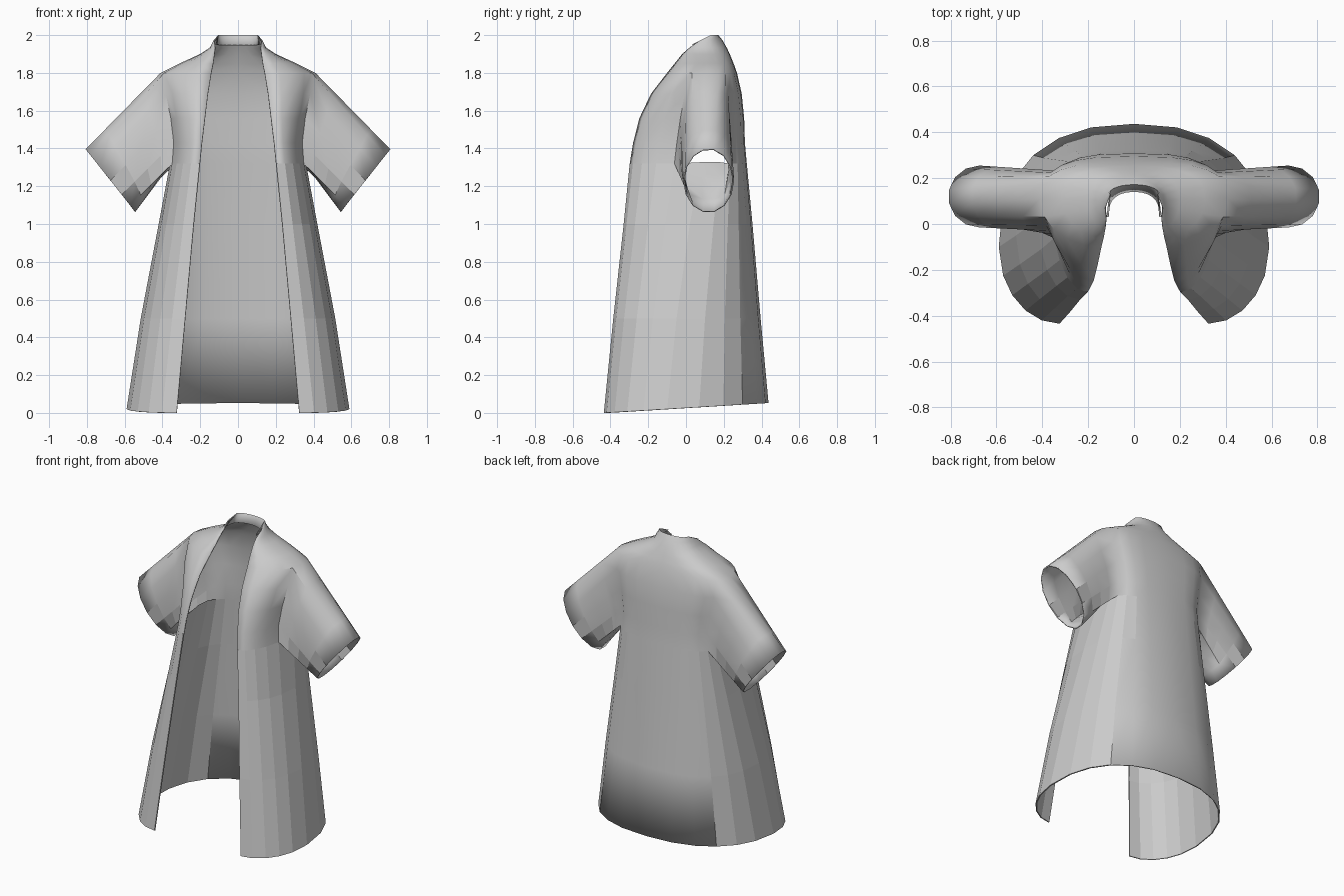
import bpy, bmesh, math
from mathutils import Vector

cube = bpy.data.objects.get("Cube")
if cube:
    bpy.data.objects.remove(cube, do_unlink=True)

# Cloth colour
cloth = bpy.data.materials.new("grey cloth")
cloth.use_nodes = True
grey = (0.6, 0.6, 0.6, 1)
cloth.diffuse_color = grey
cloth.node_tree.nodes["Principled BSDF"].inputs["Base Color"].default_value = grey

# Section rings: z, opening edge x and y, half width, side y, back y, back squareness
RINGS = [
    (0.0, .325, -.435, .59, -.10, .437, .85),
    (0.5, .28, -.385, .515, -.05, .395, .8),
    (1.0, .235, -.33, .42, .02, .352, .72),
    (1.32, .203, -.298, .36, .08, .322, .65),
    (1.43, .192, -.28, .352, .09, .312, .65),
    (1.56, .176, -.247, .37, .10, .308, .65),
    (1.69, .16, -.185, .40, .10, .295, .65),
    (1.80, .142, -.10, .41, .11, .27, .7),
    (1.85, .132, -.06, .31, .11, .252, .75),
    (1.90, .125, -.02, .20, .11, .232, .85),
    (1.935, .121, .02, .148, .10, .215, .9),
    (1.97, .125, .07, .131, .10, .195, .95),
    (2.0, .103, .13, .106, .135, .172, 1),
    (1.95, .112, .03, .108, .06, .14, .9),   # turned-in collar
]
FRONT = [math.radians(a) for a in (0, 17, 34, 51, 68, 90)]
BACK = [math.radians(a) for a in (15, 30, 45, 60, 75, 90)]
ARM_ROWS, ARM_COLS = (3, 7), (4, 7)


def ring_points(z, ex, ey, w, sy, by, power):
    """Half section running from the front opening, past the side, to the back."""
    pts = [(ex + (w - ex) * math.sin(t), sy + (ey - sy) * math.cos(t)) for t in FRONT]
    pts += [(w * max(0, math.cos(t)) ** power, sy + (by - sy) * math.sin(t) ** power)
            for t in BACK[:-1]]
    pts.append((0, by))
    lift = 0.06 * max(0, 1 - z / 0.5)          # hem rises towards the back
    return [Vector((x, y, z + lift * (y + .435))) for x, y in pts]


bm = bmesh.new()
grid = [[bm.verts.new(p) for p in ring_points(*r)] for r in RINGS]


def skin(a, b, skip=()):
    for c in range(len(a) - 1):
        if c not in skip:
            bm.faces.new((a[c], a[c + 1], b[c + 1], b[c]))


# Body, leaving the armhole open
(r0, r1), (c0, c1) = ARM_ROWS, ARM_COLS
for r in range(len(grid) - 1):
    skin(grid[r], grid[r + 1], range(c0, c1) if r0 <= r < r1 else ())

# Sleeve, from the armhole loop out to the oval cuff
loop = [grid[r0][c] for c in range(c0, c1)]
loop += [grid[r][c1] for r in range(r0, r1)]
loop += [grid[r1][c] for c in range(c1, c0, -1)]
loop += [grid[r][c0] for r in range(r1, r0, -1)]
count = len(loop)
middle = Vector((.675, .12, 1.23))
along = Vector((.135, 0, .17))
cuff = []
for k in range(count):
    t = math.tau * (k - (c1 - c0) / 2) / count
    cuff.append(middle - along * math.cos(t) + Vector((0, .135 * math.sin(t), 0)))
previous = loop
STEPS = 4
for s in range(1, STEPS + 1):
    current = [bm.verts.new(v.co.lerp(p, s / STEPS)) for v, p in zip(loop, cuff)]
    skin(previous + previous[:1], current + current[:1])
    previous = current

mesh = bpy.data.meshes.new("robe")
bm.to_mesh(mesh)
bm.free()
robe = bpy.data.objects.new("open_robe", mesh)
bpy.context.collection.objects.link(robe)
mesh.materials.append(cloth)

# Smooth upper body and back, faceted skirt panels in front and at the sides
bpy.ops.object.select_all(action='DESELECT')
robe.select_set(True)
bpy.context.view_layer.objects.active = robe
bpy.ops.object.shade_smooth_by_angle(angle=math.radians(45))
for f in mesh.polygons:
    if f.center.z < 1.3 and f.center.y < 0.3 and f.normal.z > -0.3:
        f.use_smooth = False

# Other half, then cloth thickness
mirror = robe.modifiers.new("mirror", 'MIRROR')
mirror.use_clip = True
mirror.merge_threshold = 0.001
thick = robe.modifiers.new("thickness", 'SOLIDIFY')
thick.thickness = 0.008
thick.offset = -1
